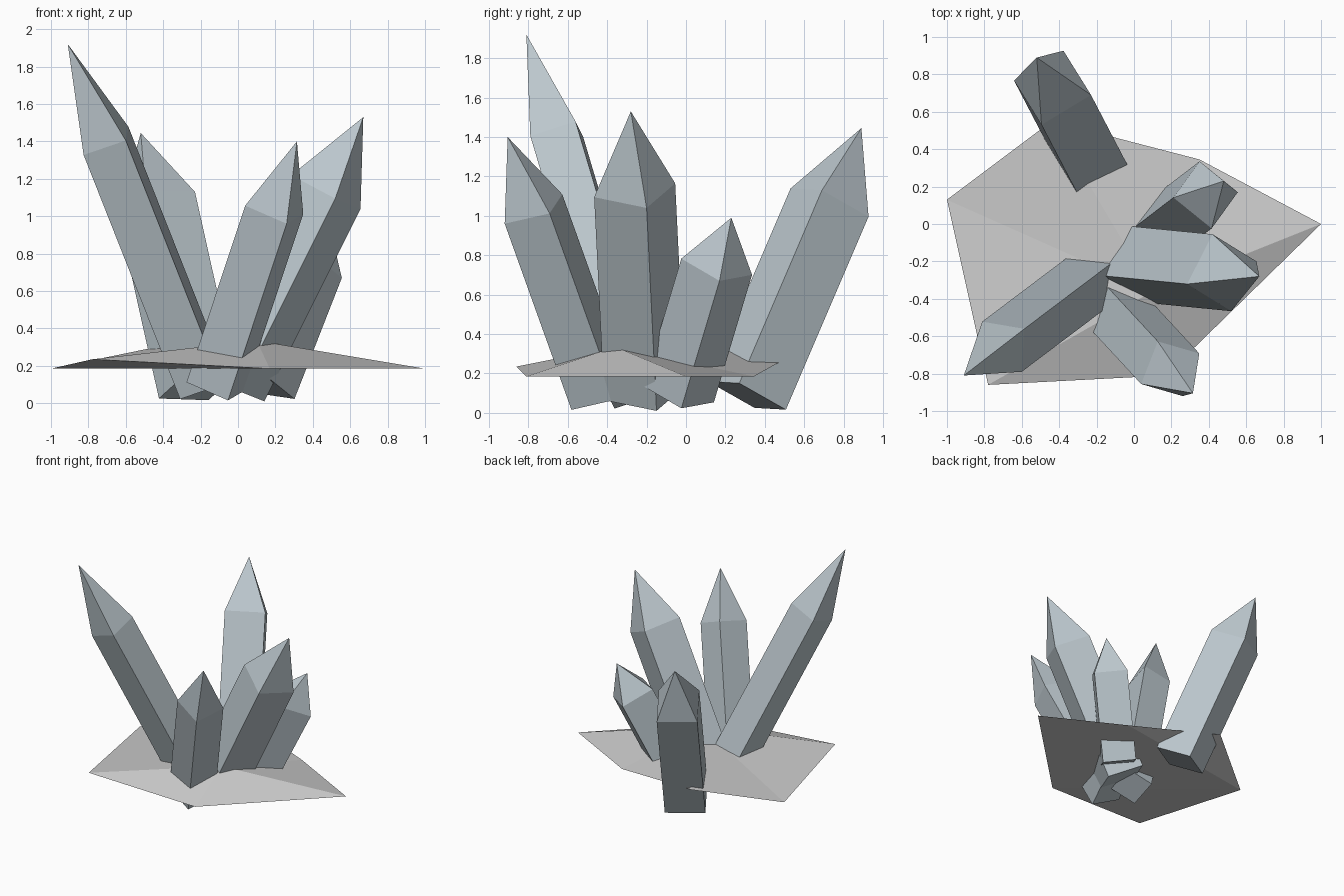
import bpy, bmesh
from math import pi
from mathutils import Vector, Matrix

if "Cube" in bpy.data.objects:
    bpy.data.objects.remove(bpy.data.objects["Cube"])

crystal_mat = bpy.data.materials.new("crystal_blue_grey")
crystal_mat.diffuse_color = (0.50, 0.57, 0.61, 1)
crystal_mat.use_nodes = True
crystal_mat.node_tree.nodes["Principled BSDF"].inputs["Base Color"].default_value = crystal_mat.diffuse_color


def finish(name, bm, mat=None):
    bmesh.ops.recalc_face_normals(bm, faces=bm.faces)
    mesh = bpy.data.meshes.new(name)
    bm.to_mesh(mesh)
    bm.free()
    obj = bpy.data.objects.new(name, mesh)
    bpy.context.collection.objects.link(obj)
    if mat:
        mesh.materials.append(mat)
    return obj


def crystal(name, tip, foot, corner):
    """Square prism from foot centre up to one known shoulder corner, then a pyramid to the tip."""
    tip, foot, corner = Vector(tip), Vector(foot), Vector(corner)
    axis = (tip - foot).normalized()
    height = (corner - foot).dot(axis)
    radial = corner - foot - axis * height
    spokes = [Matrix.Rotation(i * pi / 2, 3, axis) @ radial for i in range(4)]
    bm = bmesh.new()
    low = [bm.verts.new(foot + s) for s in spokes]
    high = [bm.verts.new(foot + axis * height + s) for s in spokes]
    top = bm.verts.new(tip)
    bm.faces.new(low)
    for i in range(4):
        j = (i + 1) % 4
        bm.faces.new((low[i], low[j], high[j], high[i]))
        bm.faces.new((high[i], high[j], top))
    return finish(name, bm, crystal_mat)


# Crystals: tip, centre of the foot, one shoulder corner
crystal("crystal_tall_left", (-0.91, -0.81, 1.92), (-0.19, -0.267, 0.098), (-0.60, -0.79, 1.405))
crystal("crystal_front", (0.315, -0.905, 1.40), (-0.12, -0.435, 0.09), (0.26, -0.92, 0.96))
crystal("crystal_right", (0.67, -0.28, 1.53), (-0.045, -0.21, 0.10), (0.655, -0.20, 1.04))
crystal("crystal_short", (0.48, 0.23, 0.99), (0.13, -0.038, 0.095), (0.555, 0.17, 0.67))
crystal("crystal_back", (-0.52, 0.89, 1.445), (-0.217, 0.309, 0.088), (-0.23, 0.69, 1.13))

# Rock base: jagged rim, low peak on top, folded underside
rim = [(1, 0, 0.185), (0.35, 0.345, 0.185), (-0.44, 0.55, 0.30),
       (-1, 0.13, 0.185), (-0.78, -0.86, 0.235), (0.17, -0.81, 0.185)]
bm = bmesh.new()
v = [bm.verts.new(p) for p in rim]
peak = bm.verts.new((0.1, -0.36, 0.335))
for i in range(6):
    bm.faces.new((v[i], v[(i + 1) % 6], peak))
for ids in ((0, 5, 3, 1), (1, 3, 2), (3, 5, 4)):
    bm.faces.new([v[i] for i in ids])
finish("rock_base", bm)
